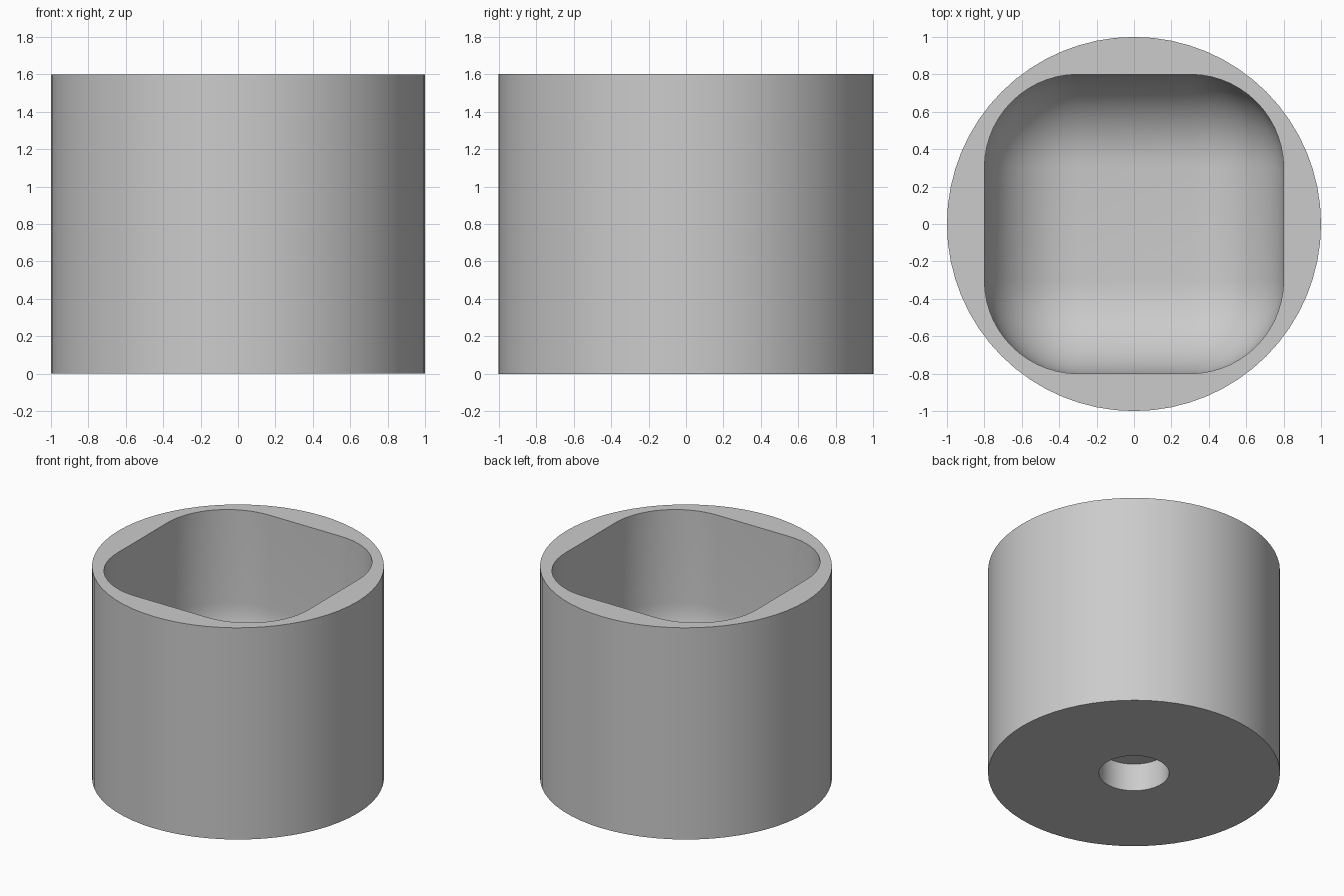
import bpy
import math

cube = bpy.data.objects.get("Cube")
if cube:
    bpy.data.objects.remove(cube, do_unlink=True)

grey = bpy.data.materials.new("plain grey")
grey.use_nodes = True
grey.diffuse_color = (0.6, 0.6, 0.6, 1)
bsdf = next(n for n in grey.node_tree.nodes if n.type == "BSDF_PRINCIPLED")
bsdf.inputs["Base Color"].default_value = grey.diffuse_color


def cylinder(name, radius, bottom, top):
    bpy.ops.mesh.primitive_cylinder_add(vertices=64, radius=radius, depth=top - bottom,
                                        location=(0, 0, (bottom + top) / 2))
    obj = bpy.context.object
    obj.name = name
    return obj


def rounded_box(name, half, bottom, top, radius):
    bpy.ops.mesh.primitive_cube_add(size=1, location=(0, 0, (bottom + top) / 2))
    obj = bpy.context.object
    obj.name = name
    obj.scale = (2 * half, 2 * half, top - bottom)
    bpy.ops.object.transform_apply(location=False, rotation=False, scale=True)
    bevel = obj.modifiers.new("round", "BEVEL")
    bevel.width = radius
    bevel.segments = 14
    bpy.ops.object.modifier_apply(modifier=bevel.name)
    return obj


# Round outer body
body = cylinder("cup_body", 1.0, 0, 1.6)

# Rounded square cavity and blind hole in the underside
cutters = [rounded_box("cavity_cutter", 0.8, 0.4, 2.6, 0.5),
           cylinder("base_hole_cutter", 0.24, -0.2, 0.21)]

bpy.ops.object.select_all(action="DESELECT")
body.select_set(True)
bpy.context.view_layer.objects.active = body
for cutter in cutters:
    cutter.hide_render = True
    cut = body.modifiers.new("cut", "BOOLEAN")
    cut.operation = "DIFFERENCE"
    cut.solver = "EXACT"
    cut.object = cutter
    bpy.ops.object.modifier_apply(modifier=cut.name)
    bpy.data.objects.remove(cutter, do_unlink=True)

body.data.materials.clear()
body.data.materials.append(grey)
bpy.ops.object.shade_smooth_by_angle(angle=math.radians(30))
